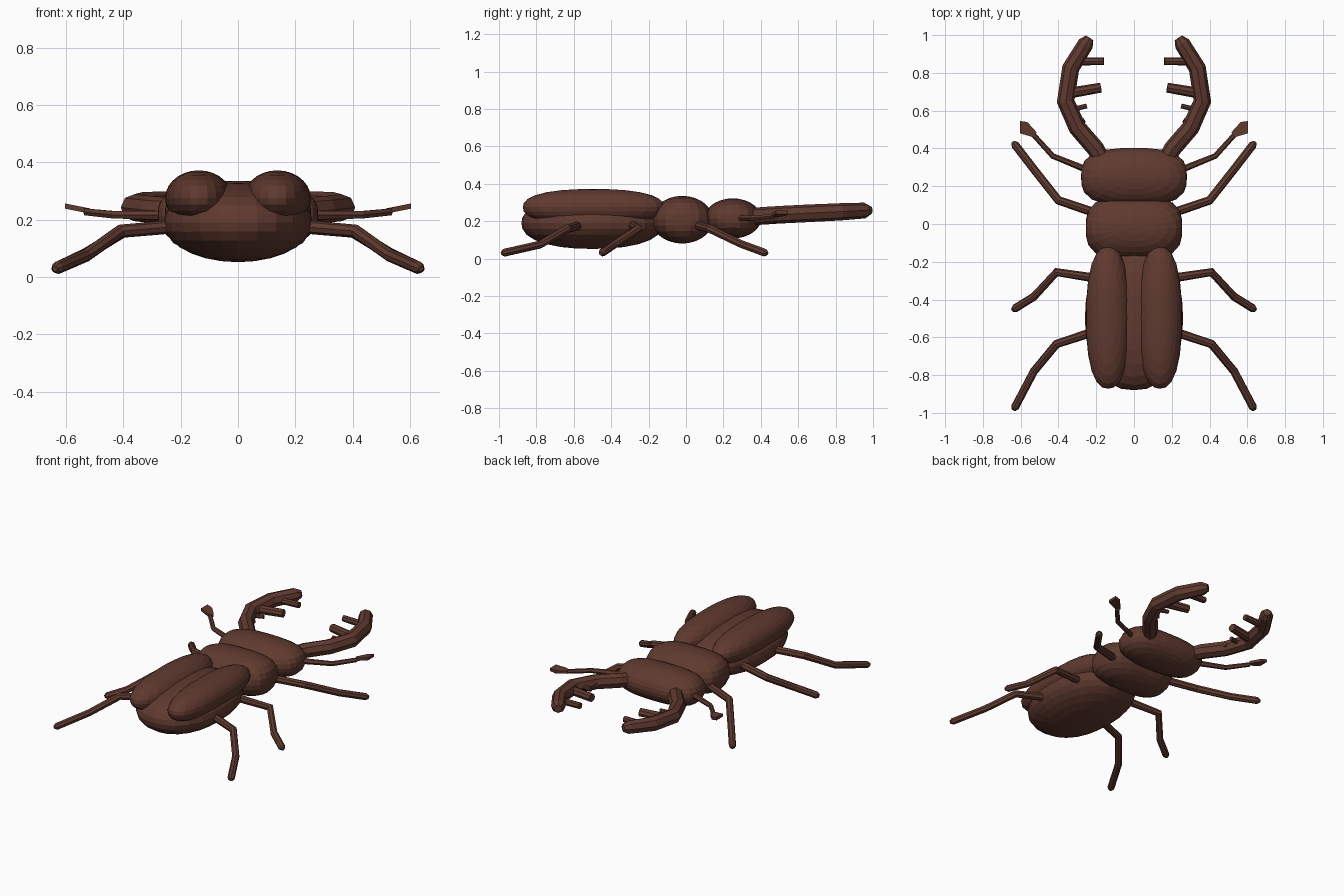
import bpy, bmesh
from mathutils import Vector

if "Cube" in bpy.data.objects:
    bpy.data.objects.remove(bpy.data.objects["Cube"])

brown = bpy.data.materials.new("dark_brown")
brown.diffuse_color = (0.115, 0.042, 0.028, 1)
brown.use_nodes = True
brown.node_tree.nodes["Principled BSDF"].inputs["Base Color"].default_value = brown.diffuse_color


def add_mesh(name, mesh):
    ob = bpy.data.objects.new(name, mesh)
    mesh.materials.clear()
    mesh.materials.append(brown)
    bpy.context.collection.objects.link(ob)
    return ob


def shell(name, center, radii, axis, p):
    """Faceted ellipsoid, made boxier along one axis by exponent p."""
    bm = bmesh.new()
    bmesh.ops.create_uvsphere(bm, u_segments=24, v_segments=14, radius=1)
    for v in bm.verts:
        u = abs(v.co[axis])
        r = max(0.0, 1 - u * u) ** 0.5
        co = v.co / (u ** p + r ** p) ** (1 / p)
        v.co = Vector(c + a * b for c, a, b in zip(center, co, radii))
    mesh = bpy.data.meshes.new(name)
    bm.to_mesh(mesh)
    bm.free()
    return add_mesh(name, mesh)


def tube(name, points, radius, side=1, res=2):
    """Capped tube through (x, y, z, relative radius) points."""
    cu = bpy.data.curves.new(name, 'CURVE')
    cu.dimensions = '3D'
    cu.bevel_depth = radius
    cu.bevel_resolution = res
    cu.use_fill_caps = True
    sp = cu.splines.new('POLY')
    sp.points.add(len(points) - 1)
    for pt, (x, y, z, r) in zip(sp.points, points):
        pt.co = (x * side, y, z, 1)
        pt.radius = r
    tmp = bpy.data.objects.new(name + "_tmp", cu)
    bpy.context.collection.objects.link(tmp)
    bpy.context.view_layer.update()
    dg = bpy.context.evaluated_depsgraph_get()
    mesh = bpy.data.meshes.new_from_object(tmp.evaluated_get(dg))
    bpy.data.objects.remove(tmp)
    for f in mesh.polygons:
        f.use_smooth = False
    return add_mesh(name, mesh)


# Body segments
shell("abdomen", (0, -0.50, 0.19), (0.26, 0.38, 0.138), 1, 2.3)
shell("thorax", (0, -0.02, 0.208), (0.255, 0.165, 0.127), 0, 3.2)
shell("head", (0, 0.25, 0.215), (0.28, 0.152, 0.107), 0, 3.0)

LEGS = {
    "front_leg": [(0.18, 0.05, 0.18), (0.40, 0.125, 0.16), (0.53, 0.29, 0.08), (0.63, 0.42, 0.032)],
    "middle_leg": [(0.18, -0.29, 0.18), (0.41, -0.255, 0.16), (0.53, -0.385, 0.075), (0.63, -0.447, 0.032)],
    "rear_leg": [(0.18, -0.56, 0.18), (0.41, -0.635, 0.16), (0.53, -0.78, 0.075), (0.63, -0.97, 0.032)],
}
# Mandible teeth: root, tip, radius
TEETH = [
    ((0.33, 0.86, 0.245), (0.16, 0.862, 0.25), 0.022),
    ((0.36, 0.69, 0.24), (0.175, 0.722, 0.245), 0.029),
    ((0.35, 0.60, 0.235), (0.25, 0.625, 0.24), 0.014),
    ((0.32, 0.52, 0.23), (0.262, 0.55, 0.235), 0.014),
]

for side, tag in ((-1, "left"), (1, "right")):
    # Wing cover
    shell(f"wing_cover_{tag}", (0.137 * side, -0.495, 0.275), (0.117, 0.377, 0.097), 1, 2.4)

    # Mandible with rounded tip
    tube(f"mandible_{tag}", [
        (0.15, 0.31, 0.22, 0.9), (0.205, 0.40, 0.228, 1), (0.30, 0.51, 0.235, 1),
        (0.362, 0.65, 0.242, 1), (0.335, 0.825, 0.25, 0.98),
        (0.255, 0.955, 0.257, 0.9), (0.235, 0.985, 0.258, 0.5)], 0.047, side)
    for i, (a, b, r) in enumerate(TEETH):
        tube(f"mandible_tooth_{i + 1}_{tag}", [(*a, 1), (*b, 0.9)], r, side)

    # Legs
    for name, pts in LEGS.items():
        end = Vector(pts[-1]) + (Vector(pts[-1]) - Vector(pts[-2])).normalized() * 0.018
        path = [(*q, w) for q, w in zip(pts, (1.05, 1.0, 0.95, 0.95))]
        tube(f"{name}_{tag}", path + [(*end, 0.45)], 0.023, side)

    # Antenna stalk and flattened club
    tube(f"antenna_{tag}", [
        (0.22, 0.275, 0.215, 1.2), (0.43, 0.36, 0.217, 1), (0.53, 0.47, 0.227, 0.9)], 0.015, side, 1)
    bm = bmesh.new()
    outline = [(0.515, 0.485), (0.535, 0.46), (0.603, 0.48), (0.603, 0.545), (0.565, 0.54)]
    verts = [bm.verts.new((x * side, y, 0.222 + (x - 0.52) * 0.2)) for x, y in outline]
    face = bm.faces.new(verts)
    top = bmesh.ops.extrude_face_region(bm, geom=[face])
    for v in top["geom"]:
        if isinstance(v, bmesh.types.BMVert):
            v.co.z += 0.018
    bmesh.ops.recalc_face_normals(bm, faces=bm.faces)
    mesh = bpy.data.meshes.new("antenna_club")
    bm.to_mesh(mesh)
    bm.free()
    add_mesh(f"antenna_club_{tag}", mesh)
